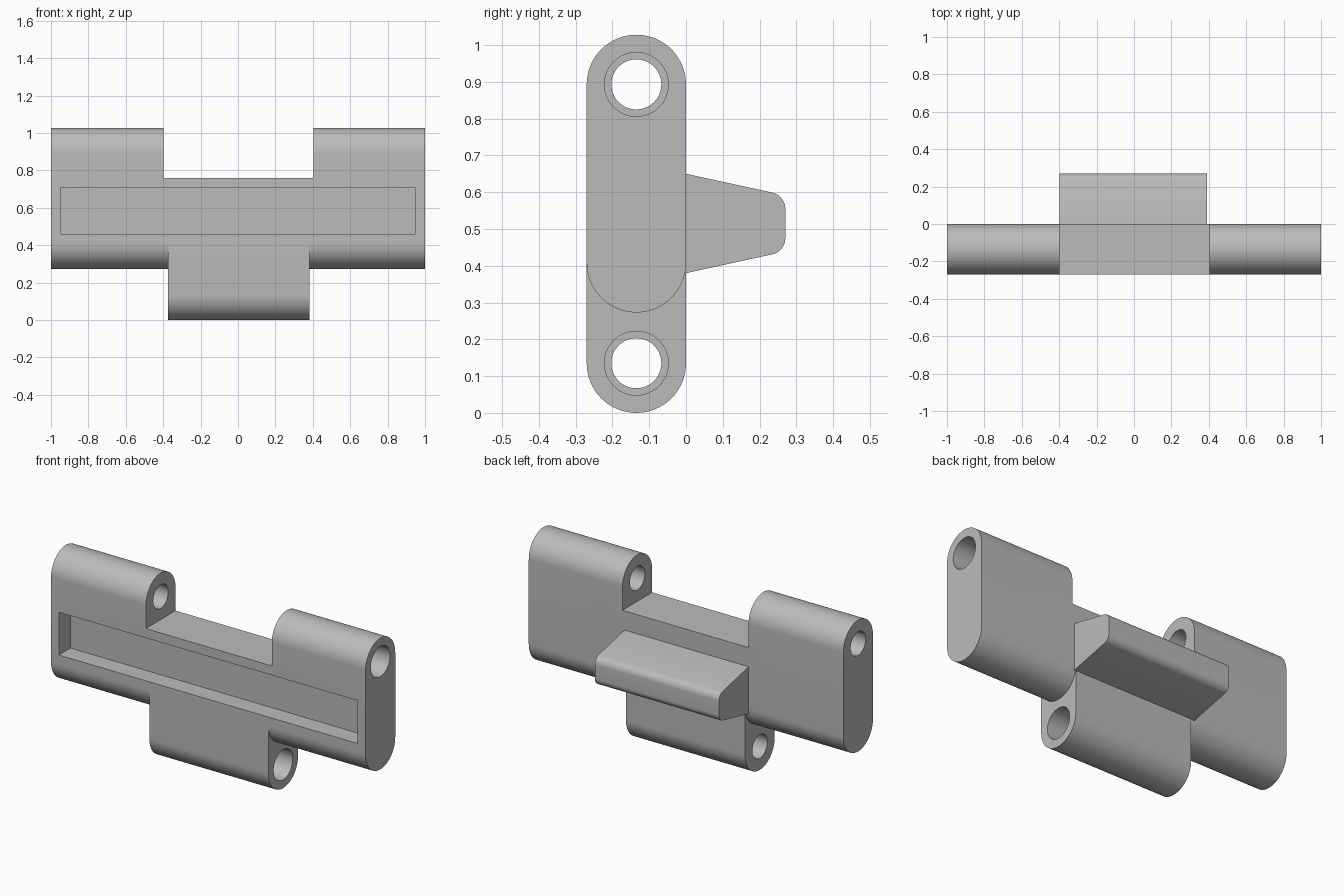
import bpy
import bmesh
from math import cos, sin, radians

cube = bpy.data.objects.get("Cube")
if cube:
    bpy.data.objects.remove(cube, do_unlink=True)

grey = bpy.data.materials.new("plain grey")
grey.use_nodes = True
grey.diffuse_color = (0.5, 0.5, 0.5, 1)
grey.node_tree.nodes["Principled BSDF"].inputs["Base Color"].default_value = (0.5, 0.5, 0.5, 1)

RADIUS = 0.135      # half the thickness of the leaf
MID_Y = -0.135      # centre plane of the leaf
LOW_Z = 0.135       # lower pin axis
HIGH_Z = 0.893      # upper pin axis
EAR_Z = 0.408       # centre of the rounded lower edge of the side parts


def arc(y, z, r, start, end, steps=32):
    angles = [radians(start + (end - start) * i / steps) for i in range(steps + 1)]
    return [(y + r * cos(a), z + r * sin(a)) for a in angles]


def prism(name, profile, x0, x1):
    """Extrude a (y, z) profile along x."""
    bm = bmesh.new()
    face = bm.faces.new([bm.verts.new((x0, y, z)) for y, z in profile])
    made = bmesh.ops.extrude_face_region(bm, geom=[face])["geom"]
    verts = [v for v in made if isinstance(v, bmesh.types.BMVert)]
    bmesh.ops.translate(bm, verts=verts, vec=(x1 - x0, 0, 0))
    bmesh.ops.recalc_face_normals(bm, faces=bm.faces)
    mesh = bpy.data.meshes.new(name)
    bm.to_mesh(mesh)
    bm.free()
    mesh.materials.append(grey)
    obj = bpy.data.objects.new(name, mesh)
    bpy.context.collection.objects.link(obj)
    return obj


def rect(y0, y1, z0, z1):
    return [(y0, z0), (y1, z0), (y1, z1), (y0, z1)]


def circle(z, r):
    return arc(MID_Y, z, r, 0, 360, 48)[:-1]


def cut(target, name, profile, x0, x1):
    cutter = prism(name, profile, x0, x1)
    cutter.hide_render = True
    mod = target.modifiers.new(name, "BOOLEAN")
    mod.operation = "DIFFERENCE"
    mod.solver = "EXACT"
    mod.object = cutter
    bpy.context.view_layer.objects.active = target
    bpy.ops.object.modifier_apply(modifier=name)
    bpy.data.objects.remove(cutter, do_unlink=True)


def smooth(obj):
    bpy.ops.object.select_all(action="DESELECT")
    obj.select_set(True)
    bpy.context.view_layer.objects.active = obj
    bpy.ops.object.shade_smooth_by_angle()


# Leaf: one slab with rounded upper and lower edges
slab = arc(MID_Y, HIGH_Z, RADIUS, 0, 180) + arc(MID_Y, LOW_Z, RADIUS, 180, 360)
leaf = prism("hinge_leaf", slab, -1, 1)

# Gap between the two upper knuckles
cut(leaf, "upper_gap", rect(-0.5, 0.2, 0.76, 1.2), -0.397, 0.404)

# Rounded undersides either side of the lower knuckle
under = [(-0.5, EAR_Z)] + arc(MID_Y, EAR_Z, RADIUS, 180, 360)
under += [(0.2, EAR_Z), (0.2, -0.2), (-0.5, -0.2)]
cut(leaf, "underside_left", under, 0.382, 1.2)
cut(leaf, "underside_right", under, -1.2, -0.375)

# Long recess in the front
cut(leaf, "front_recess", rect(-0.5, -0.165, 0.46, 0.706), -0.95, 0.948)

# Stepped pin holes, wider on the left end of each knuckle
for z, name in ((LOW_Z, "lower_hole"), (HIGH_Z, "upper_hole")):
    cut(leaf, name, circle(z, 0.068), -1.2, 1.2)
cut(leaf, "lower_counterbore", circle(LOW_Z, 0.087), 0, 0.6)
cut(leaf, "upper_counterbore", circle(HIGH_Z, 0.087), 0.7, 1.2)
smooth(leaf)

# Tapered tab on the back with rounded outer corners
tab_profile = [(-0.05, 0.38), (0, 0.38)]
tab_profile += arc(0.225, 0.475, 0.045, -78, 0, 10)
tab_profile += arc(0.225, 0.555, 0.045, 0, 78, 10)
tab_profile += [(0, 0.65), (-0.05, 0.65)]
tab = prism("rear_tab", tab_profile, -0.398, 0.391)
smooth(tab)
